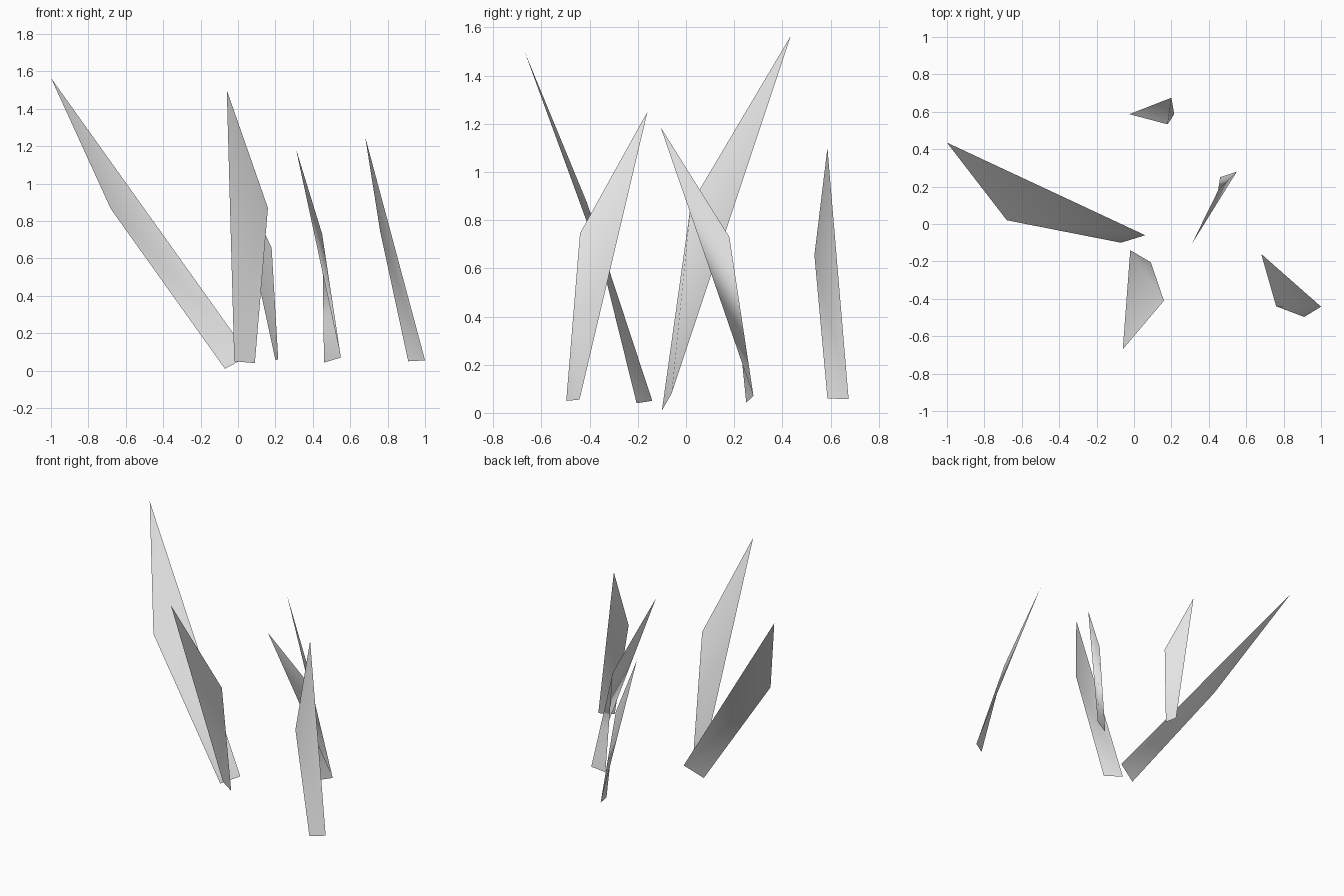
import bpy

cube = bpy.data.objects.get("Cube")
if cube:
    bpy.data.objects.remove(cube, do_unlink=True)

# One plain grey material
grey = bpy.data.materials.new("light_grey")
grey.use_nodes = True
colour = (0.8, 0.8, 0.8, 1.0)
grey.diffuse_color = colour
grey.node_tree.nodes["Principled BSDF"].inputs["Base Color"].default_value = colour


def blade(name, tip, bend, base_near, base_far):
    """A paper-thin grass blade, folded from its bend to the far base corner."""
    mesh = bpy.data.meshes.new(name)
    mesh.from_pydata([tip, bend, base_near, base_far], [], [(0, 1, 3), (1, 2, 3)])
    mesh.materials.append(grey)
    for face in mesh.polygons:
        face.use_smooth = True
    mesh.update()
    obj = bpy.data.objects.new(name, mesh)
    bpy.context.collection.objects.link(obj)
    return obj


# Tall blade leaning to the right and back
blade("long_leaning_blade", (-1.0, 0.435, 1.565), (-0.68, 0.02, 0.865),
      (-0.07, -0.10, 0.01), (0.06, -0.06, 0.08))

# Blade leaning forward
blade("front_blade", (-0.06, -0.67, 1.50), (0.16, -0.41, 0.87),
      (0.09, -0.205, 0.04), (-0.02, -0.14, 0.05))

# Upright blade at the back
blade("back_blade", (-0.025, 0.587, 1.10), (0.18, 0.533, 0.655),
      (0.215, 0.587, 0.06), (0.20, 0.675, 0.057))

# Narrow blade between the others
blade("middle_blade", (0.31, -0.105, 1.185), (0.45, 0.18, 0.73),
      (0.46, 0.25, 0.043), (0.55, 0.28, 0.07))

# Outermost blade on the left
blade("left_blade", (0.68, -0.16, 1.25), (0.76, -0.44, 0.745),
      (0.91, -0.497, 0.05), (1.0, -0.442, 0.055))
